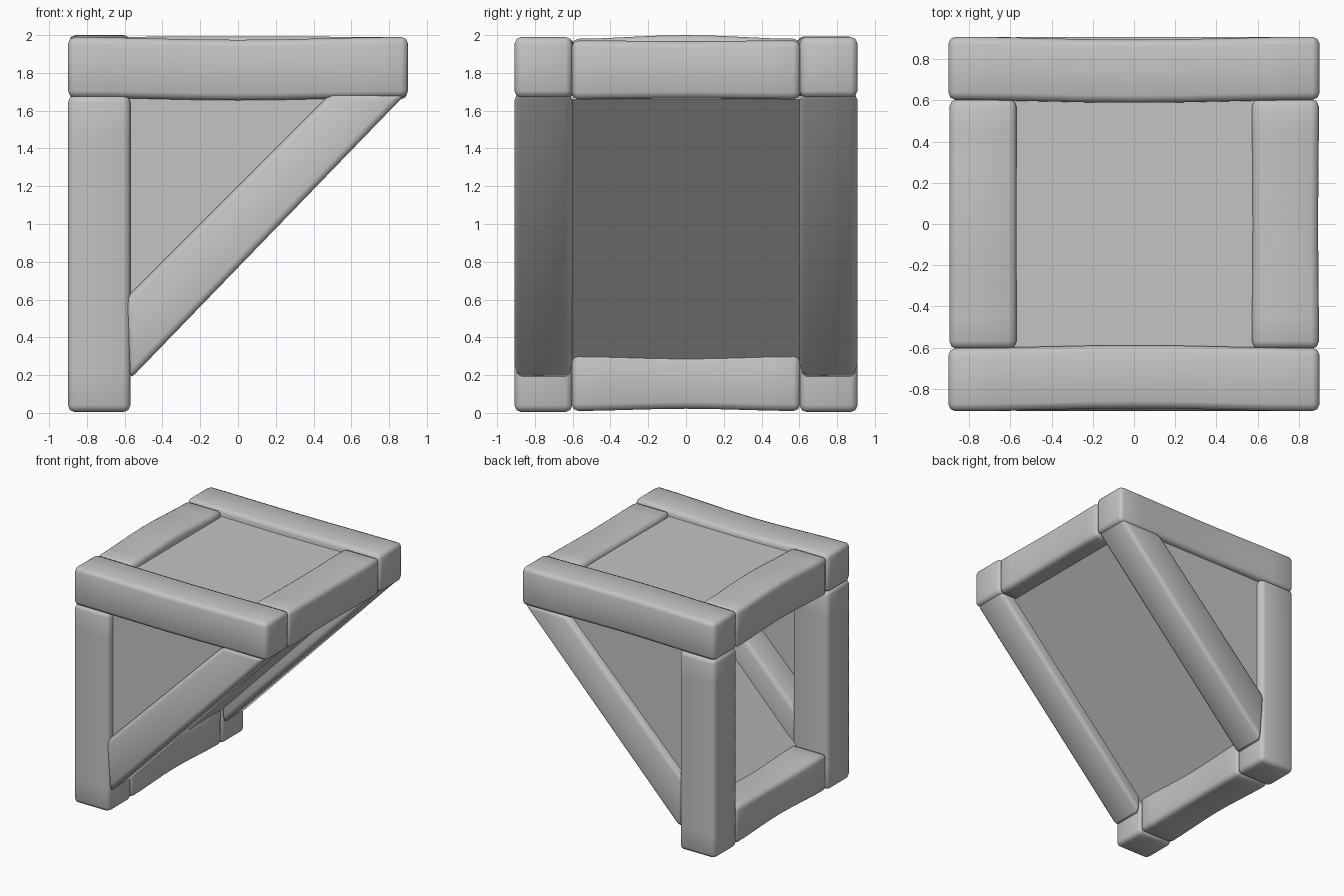
import bpy, bmesh, math
from mathutils import Vector

if "Cube" in bpy.data.objects:
    bpy.data.objects.remove(bpy.data.objects["Cube"])

grey = bpy.data.materials.new("plain grey")
grey.use_nodes = True
grey.diffuse_color = (0.55, 0.55, 0.55, 1)
grey.node_tree.nodes["Principled BSDF"].inputs["Base Color"].default_value = (0.55, 0.55, 0.55, 1)


def finish(name, bm, bevel=0.0):
    bmesh.ops.recalc_face_normals(bm, faces=bm.faces)
    mesh = bpy.data.meshes.new(name)
    bm.to_mesh(mesh)
    bm.free()
    mesh.materials.append(grey)
    obj = bpy.data.objects.new(name, mesh)
    bpy.context.collection.objects.link(obj)
    if bevel:
        for poly in mesh.polygons:
            poly.use_smooth = True
        mod = obj.modifiers.new("worn edges", "BEVEL")
        mod.width = bevel
        mod.segments = 2
        mod.limit_method = "ANGLE"
        mod.angle_limit = math.radians(40)
    return obj


def beam(name, low, high, waist=0.0, shift=(0, 0, 0)):
    """Rounded timber; the middle is slimmed by waist and moved by shift."""
    low, high = Vector(low), Vector(high)
    size, centre = high - low, (low + high) / 2
    axis = max(range(3), key=lambda i: size[i])
    bm = bmesh.new()
    bmesh.ops.create_cube(bm, size=1)
    along = [e for e in bm.edges
             if abs(e.verts[0].co[axis] - e.verts[1].co[axis]) > 0.5]
    bmesh.ops.subdivide_edges(bm, edges=along, cuts=7)
    for v in bm.verts:
        bow = math.cos(math.pi * v.co[axis]) ** 2
        for i in range(3):
            shrink = 0 if i == axis else 2 * waist * bow
            v.co[i] *= size[i] - shrink
        v.co += centre + Vector(shift) * bow
    return finish(name, bm, 0.035)


def prism(name, outline, y0, y1, bevel=0.0):
    """Outline in x and z, extruded from y0 to y1."""
    bm = bmesh.new()
    face = bm.faces.new([bm.verts.new((x, y0, z)) for x, z in outline])
    out = bmesh.ops.extrude_face_region(bm, geom=[face])
    for v in out["geom"]:
        if isinstance(v, bmesh.types.BMVert):
            v.co.y = y1
    return finish(name, bm, bevel)


# Front and back timbers with their triangular infill panels
brace = [(-0.57, 0.18), (0.89, 1.69), (0.49, 1.69), (-0.6, 0.6)]
infill = [(-0.7, 0.3), (-0.7, 1.8), (0.75, 1.8)]
for side, s, drop in (("front", -1, -0.015), ("back", 1, 0.003)):
    near, far = sorted((s * 0.602, s * 0.908))
    beam(side + "_top_beam", (-0.9, near, 1.67), (0.9, far, 1.99), 0.0,
         (0, -s * 0.014, drop))
    beam(side + "_post", (-0.9, near, 0.005), (-0.57, far, 1.68))
    prism(side + "_diagonal_brace", brace, near, far, 0.035)
    prism(side + "_panel", infill, s * 0.85, s * 0.83)

# Cross timbers
beam("right_top_beam", (-0.895, -0.605, 1.66), (-0.57, 0.605, 1.98), 0.0, (0, 0, 0.02))
beam("left_top_beam", (0.572, -0.605, 1.66), (0.897, 0.605, 1.972), 0.004)
beam("bottom_beam", (-0.89, -0.605, 0.01), (-0.57, 0.605, 0.32), 0.012)

# Top board and sloping board
prism("top_panel", [(-0.7, 1.93), (0.7, 1.93), (0.7, 1.91), (-0.7, 1.91)], -0.7, 0.7)
prism("sloping_panel", [(-0.66, 0.21), (0.74, 1.66), (0.72, 1.68), (-0.68, 0.23)], -0.7, 0.7)
